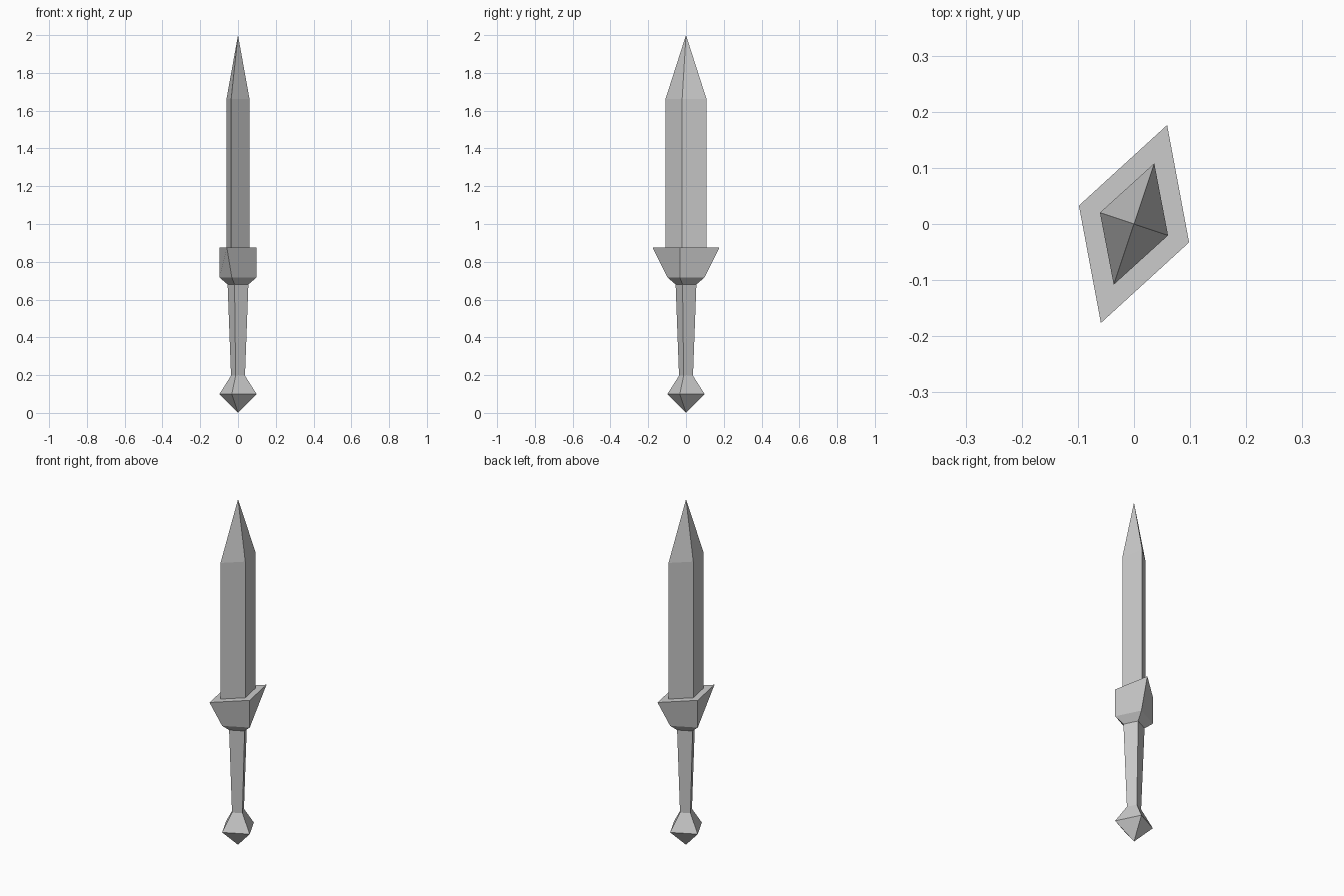
import bpy, bmesh, math

if "Cube" in bpy.data.objects:
    bpy.data.objects.remove(bpy.data.objects["Cube"])

TWIST = math.radians(-18.5)   # whole dagger is turned about its long axis


def loft(name, rings):
    """Four-sided loft through (z, half thickness, half width) rings; zero size is a point."""
    bm = bmesh.new()
    c, s = math.cos(TWIST), math.sin(TWIST)
    loops = []
    for z, a, b in rings:
        diamond = [(a, 0), (0, b), (-a, 0), (0, -b)]
        loops.append([bm.verts.new((x * c - y * s, x * s + y * c, z)) for x, y in diamond])
    for lo, hi in zip(loops, loops[1:]):
        for i in range(4):
            j = (i + 1) % 4
            bm.faces.new((lo[i], lo[j], hi[j], hi[i]))
    bmesh.ops.remove_doubles(bm, verts=bm.verts, dist=1e-5)
    mesh = bpy.data.meshes.new(name)
    bm.to_mesh(mesh)
    bm.free()
    obj = bpy.data.objects.new(name, mesh)
    bpy.context.collection.objects.link(obj)
    return obj


# Rings shared by neighbouring parts
grip_low = (0.197, 0.039, 0.039)
grip_high = (0.68, 0.058, 0.058)
blade_base = (0.875, 0.064, 0.114)

# Pointed pommel
loft("pommel", [(0, 0, 0), (0.10, 0.1035, 0.1035), grip_low])

# Tapered grip
loft("grip", [grip_low, grip_high])

# Flared guard, with a flat top running in to the blade
loft("guard", [grip_high, (0.717, 0.1035, 0.1035), (0.875, 0.1035, 0.186), blade_base])

# Diamond-section blade with pointed tip
loft("blade", [blade_base, (1.663, 0.064, 0.114), (2.0, 0, 0)])
